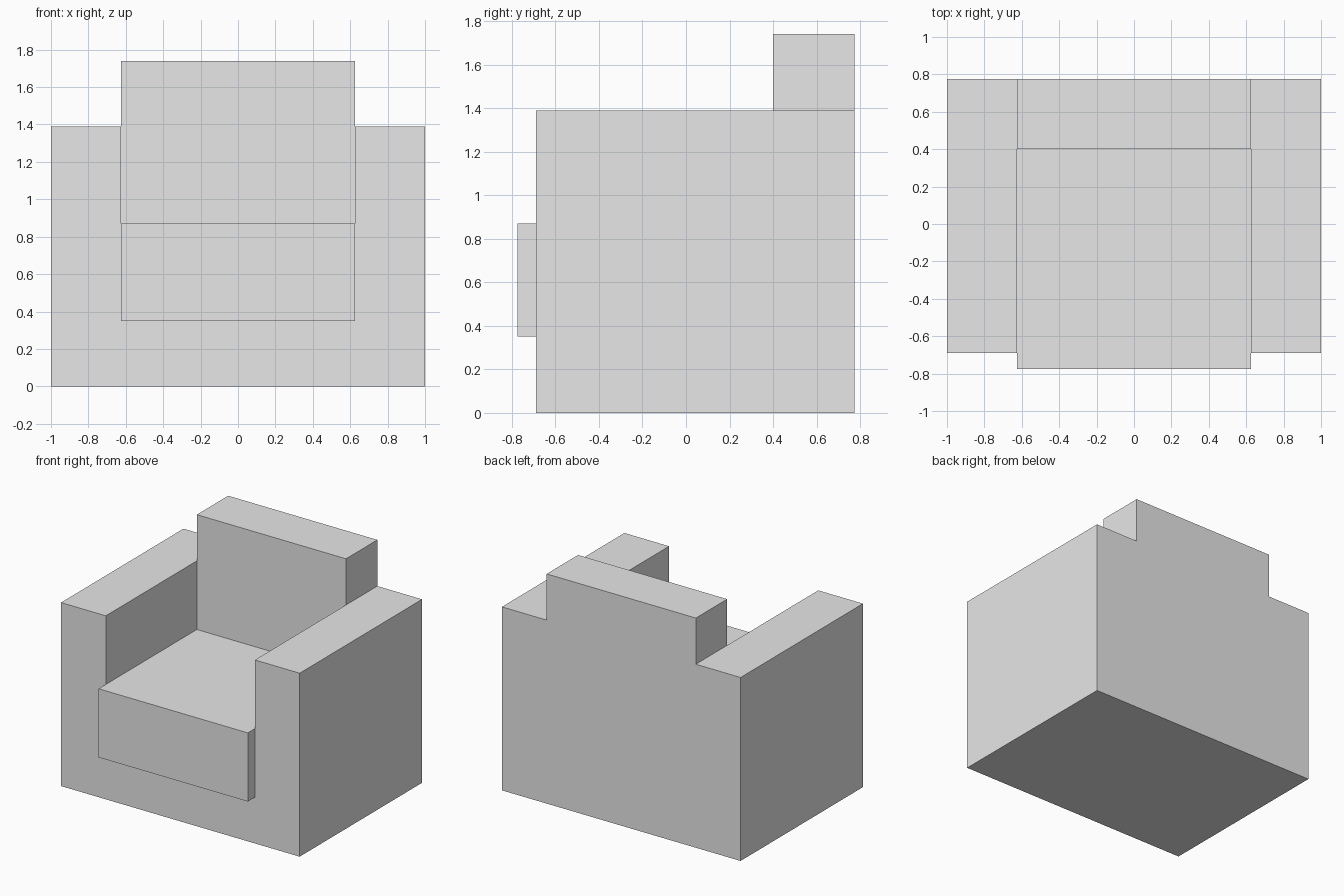
import bpy
import bmesh
from mathutils import Vector

default_cube = bpy.data.objects.get("Cube")
if default_cube:
    bpy.data.objects.remove(default_cube, do_unlink=True)

# One plain upholstery colour
grey = bpy.data.materials.new("light_grey_upholstery")
grey.use_nodes = True
GREY = (0.8, 0.8, 0.8, 1.0)
grey.diffuse_color = GREY
grey.node_tree.nodes["Principled BSDF"].inputs["Base Color"].default_value = GREY

SEAT_HALF = 0.625    # half width between the arms
OUTER_HALF = 1.0     # half width over the arms
ARM_TOP = 1.39
SEAT_BOTTOM = 0.35
SEAT_TOP = 0.87
BACK_TOP = 1.74
FRAME_FRONT = -0.69
SEAT_FRONT = -0.775
BACK_FRONT = 0.4
REAR = 0.775


def extrude_profile(name, profile, y_front, y_rear):
    """Extrude an x-z outline from the front to the rear."""
    bm = bmesh.new()
    face = bm.faces.new([bm.verts.new((x, y_front, z)) for x, z in profile])
    result = bmesh.ops.extrude_face_region(bm, geom=[face])
    moved = [v for v in result["geom"] if isinstance(v, bmesh.types.BMVert)]
    bmesh.ops.translate(bm, verts=moved, vec=Vector((0, y_rear - y_front, 0)))
    bmesh.ops.recalc_face_normals(bm, faces=bm.faces)
    mesh = bpy.data.meshes.new(name)
    bm.to_mesh(mesh)
    bm.free()
    mesh.materials.append(grey)
    obj = bpy.data.objects.new(name, mesh)
    bpy.context.collection.objects.link(obj)
    return obj


def mirrored(half):
    """Complete a right-hand outline with its reflection."""
    return half + [(-x, z) for x, z in reversed(half)]


# Base and both arms as one U-shaped frame
extrude_profile("base_and_arms", mirrored([
    (OUTER_HALF, 0), (OUTER_HALF, ARM_TOP),
    (SEAT_HALF, ARM_TOP), (SEAT_HALF, SEAT_BOTTOM)]), FRAME_FRONT, REAR)

# Seat cushion, overhanging the front of the frame
extrude_profile("seat_cushion", mirrored([
    (SEAT_HALF, SEAT_BOTTOM), (SEAT_HALF, SEAT_TOP)]), SEAT_FRONT, BACK_FRONT)

# Backrest, rising above the arms and flush with the rear
extrude_profile("backrest", mirrored([
    (SEAT_HALF, SEAT_BOTTOM), (SEAT_HALF, BACK_TOP)]), BACK_FRONT, REAR)
